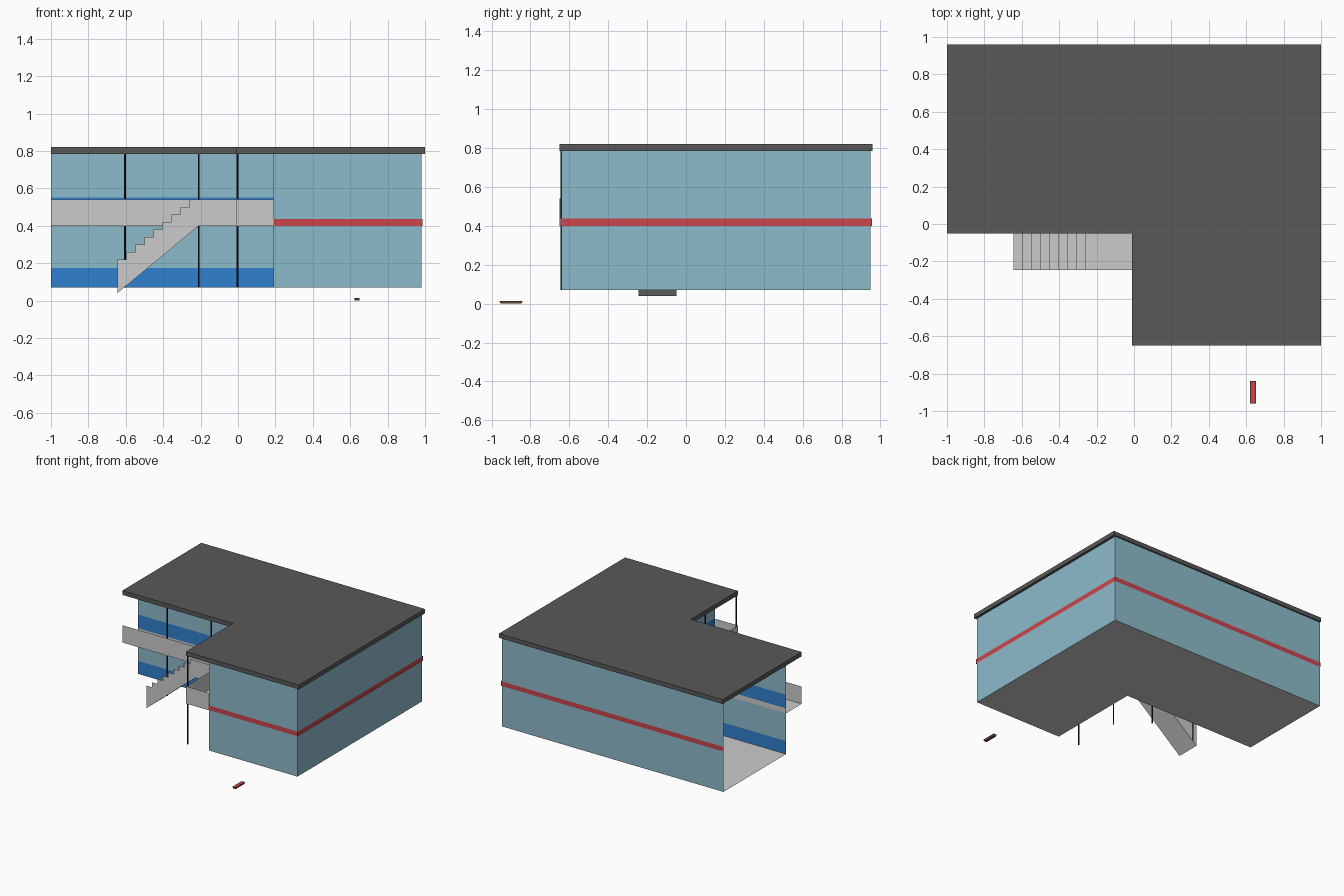
import bpy, bmesh

if "Cube" in bpy.data.objects:
    bpy.data.objects.remove(bpy.data.objects["Cube"])


def material(name, rgb):
    m = bpy.data.materials.new(name)
    m.diffuse_color = (*rgb, 1)
    m.use_nodes = True
    m.node_tree.nodes["Principled BSDF"].inputs["Base Color"].default_value = m.diffuse_color
    return m


GLASS = material("pale_blue", (0.27, 0.50, 0.60))
BLUE = material("blue", (0.03, 0.22, 0.62))
RED = material("red", (0.60, 0.06, 0.07))
DARK = material("dark_grey", (0.10, 0.10, 0.10))
BLACK = material("black", (0.01, 0.01, 0.01))
BROWN = material("brown", (0.16, 0.08, 0.05))


def finish(name, bm, mat=None):
    me = bpy.data.meshes.new(name)
    bm.to_mesh(me)
    bm.free()
    ob = bpy.data.objects.new(name, me)
    bpy.context.collection.objects.link(ob)
    if mat:
        me.materials.append(mat)
    return ob


def sheet(name, pts, mat=None):
    """One flat polygon from 3D points."""
    bm = bmesh.new()
    bm.faces.new([bm.verts.new(p) for p in pts])
    return finish(name, bm, mat)


def extrude(name, pts, vec, mat=None):
    """Closed solid from a flat polygon."""
    bm = bmesh.new()
    f = bm.faces.new([bm.verts.new(p) for p in pts])
    r = bmesh.ops.extrude_face_region(bm, geom=[f], use_keep_orig=True)
    verts = [v for v in r["geom"] if isinstance(v, bmesh.types.BMVert)]
    bmesh.ops.translate(bm, vec=vec, verts=verts)
    bmesh.ops.recalc_face_normals(bm, faces=bm.faces)
    return finish(name, bm, mat)


def ribbon(name, path, z0, z1, mat=None):
    """Thin upright wall along a plan path."""
    bm = bmesh.new()
    lo = [bm.verts.new((x, y, z0)) for x, y in path]
    hi = [bm.verts.new((x, y, z1)) for x, y in path]
    for i in range(len(path) - 1):
        bm.faces.new((lo[i], lo[i + 1], hi[i + 1], hi[i]))
    return finish(name, bm, mat)


# Main levels
GROUND, DECK, RAIL, TOP = 0.07, 0.40, 0.54, 0.785

# Roof slab
roof = [(-1, -0.05), (-0.01, -0.05), (-0.01, -0.65), (1, -0.65), (1, 0.96), (-1, 0.96)]
extrude("roof", [(x, y, TOP) for x, y in roof], (0, 0, 0.035), DARK)

# Ground floor
floor = [(-1, 0.15), (0.19, 0.15), (0.19, -0.64), (0.98, -0.64), (0.98, 0.95), (-1, 0.95)]
sheet("ground_floor", [(x, y, GROUND) for x, y in floor])

# Outer walls with the red band
ribbon("outer_walls", [(0.19, -0.64), (0.98, -0.64), (0.98, 0.95), (-1, 0.95)],
       GROUND, TOP, GLASS)
ribbon("red_band", [(0.19, -0.646), (0.986, -0.646), (0.986, 0.956), (-1, 0.956)],
       DECK, 0.437, RED)

# Inner walls facing the balcony, in horizontal bands
inner = [(-1, 0.15), (0.19, 0.15), (0.19, -0.64)]
bands = [("lower_blue_band", GROUND, 0.175, BLUE), ("lower_wall", 0.175, DECK, GLASS),
         ("deck_edge", DECK, 0.44, None), ("upper_blue_band", 0.44, 0.55, BLUE),
         ("upper_wall", 0.55, TOP, GLASS)]
for name, z0, z1, mat in bands:
    ribbon(name, inner, z0, z1, mat)

# Balcony deck with stair landing
deck = [(-1, -0.05), (-0.21, -0.05), (-0.21, -0.245), (-0.01, -0.245),
        (-0.01, -0.65), (0.19, -0.65), (0.19, 0.15), (-1, 0.15)]
sheet("balcony_deck", [(x, y, DECK) for x, y in deck])

# Balcony parapets
ribbon("long_parapet", [(-1, -0.05), (-0.21, -0.05)], DECK, RAIL)
ribbon("landing_parapet", [(-0.21, -0.245), (-0.01, -0.245)], DECK, RAIL)
ribbon("wing_parapet", [(-0.01, -0.245), (-0.01, -0.65), (0.19, -0.65)], DECK, RAIL)

# Stairs: stepped side walls, treads and sloping underside
N, X0, X1, Y0, Y1 = 9, -0.645, -0.21, -0.245, -0.05
run = (X1 - X0) / N


def steps(base):
    out = []
    for i in range(N):
        z = base + 0.04 * i
        out += [(X0 + run * i, z), (X0 + run * (i + 1), z)]
    return out


for name, y in (("stair_outer_side", Y0), ("stair_inner_side", Y1)):
    prof = [(X1, DECK), (X0, 0.04)] + steps(0.22)
    sheet(name, [(x, y, z) for x, z in reversed(prof)][::-1])

bm = bmesh.new()
prof = [(X1, DECK), (X0, 0.04)] + steps(0.085)
near = [bm.verts.new((x, Y0, z)) for x, z in prof]
far = [bm.verts.new((x, Y1, z)) for x, z in prof]
for i in range(len(prof) - 1):
    bm.faces.new((near[i], near[i + 1], far[i + 1], far[i]))
bmesh.ops.recalc_face_normals(bm, faces=bm.faces)
finish("stair_treads", bm)

# Slim round posts
for i, (x, y) in enumerate([(-0.605, -0.042), (-0.21, -0.042), (-0.003, -0.24), (-0.003, -0.64)]):
    bm = bmesh.new()
    bmesh.ops.create_cone(bm, cap_ends=True, segments=8, radius1=0.005, radius2=0.005,
                          depth=TOP - GROUND)
    bmesh.ops.translate(bm, vec=(x, y, (TOP + GROUND) / 2), verts=bm.verts)
    finish(f"post_{i + 1}", bm, BLACK)

# Small tapered planter in front
bm = bmesh.new()
bmesh.ops.create_cube(bm, size=1)
for v in bm.verts:
    k = 1.0 if v.co.z > 0 else 0.8
    v.co = (0.636 + v.co.x * 0.03 * k, -0.9 + v.co.y * 0.12 * (k + 1) / 2, 0.007 + v.co.z * 0.014)
bm.faces.ensure_lookup_table()
top = max(bm.faces, key=lambda f: f.calc_center_median().z)
bmesh.ops.inset_individual(bm, faces=[top], thickness=0.005)
top.material_index = 1
planter = finish("planter", bm, BROWN)
planter.data.materials.append(RED)
